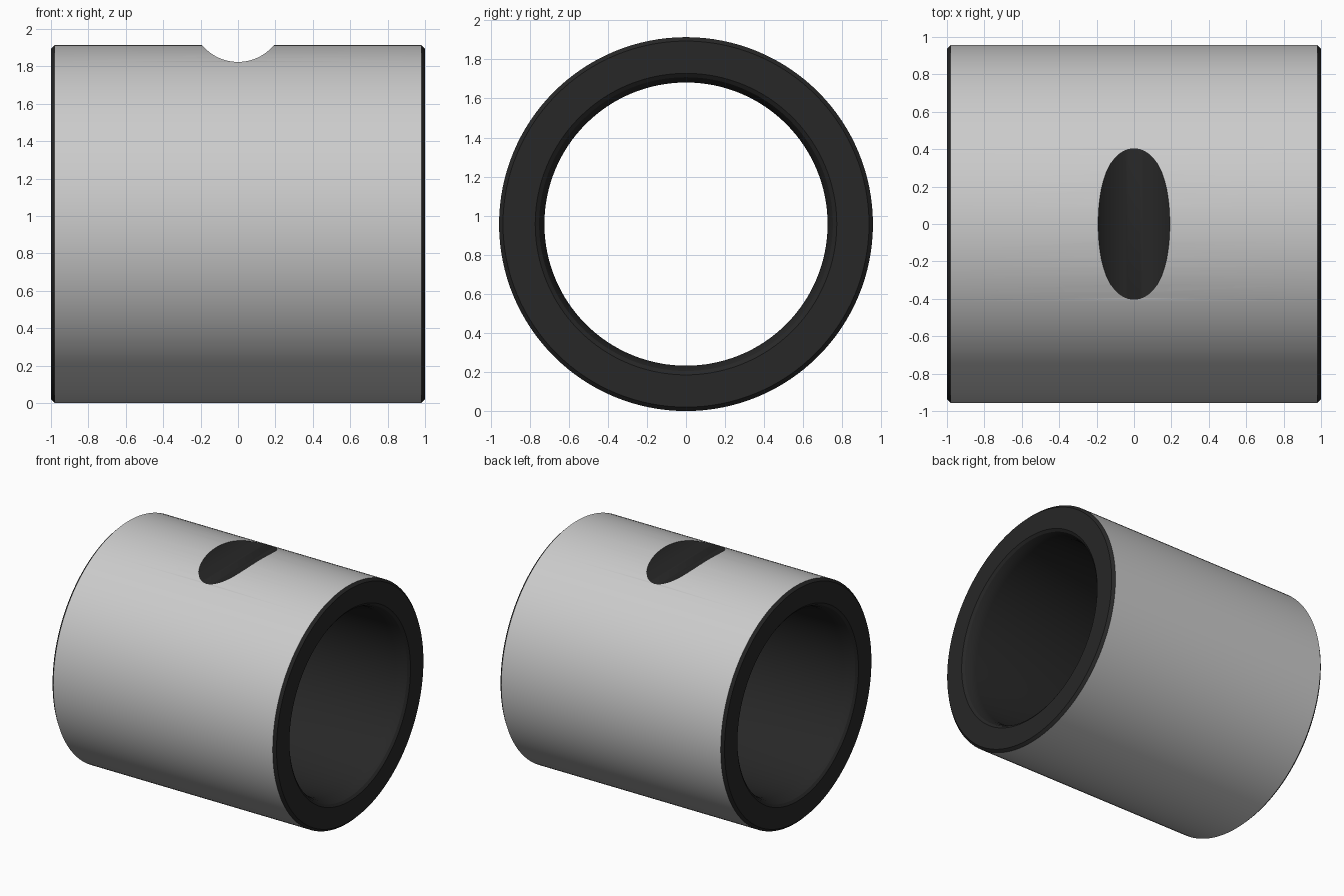
import bpy, bmesh
from math import sin, cos, pi, radians

if "Cube" in bpy.data.objects:
    bpy.data.objects.remove(bpy.data.objects["Cube"])

R, BORE, SEG = 0.957, 0.725, 128


def paint(name, value):
    mat = bpy.data.materials.new(name)
    mat.diffuse_color = (value, value, value, 1)
    mat.use_nodes = True
    mat.node_tree.nodes["Principled BSDF"].inputs["Base Color"].default_value = mat.diffuse_color
    return mat


grey, dark = paint("light_grey", 0.8), paint("dark_grey", 0.02)


def make_object(name, bm):
    bmesh.ops.recalc_face_normals(bm, faces=bm.faces)
    mesh = bpy.data.meshes.new(name)
    bm.to_mesh(mesh)
    bm.free()
    mesh.materials.append(grey)
    mesh.materials.append(dark)
    ob = bpy.data.objects.new(name, mesh)
    bpy.context.collection.objects.link(ob)
    return ob


# sleeve: closed (x, radius) wall profile spun around the x axis
half = [(0.98, R), (1.0, R - 0.02), (1.0, 0.772), (0.985, 0.752),
        (0.95, 0.735), (0.90, BORE)]
profile = half + [(-x, r) for x, r in reversed(half)]
bm = bmesh.new()
rings = []
for i in range(SEG):
    a = 2 * pi * i / SEG
    rings.append([bm.verts.new((x, r * sin(a), R + r * cos(a))) for x, r in profile])
n = len(profile)
for i in range(SEG):
    p, q = rings[i], rings[(i + 1) % SEG]
    for j in range(n):
        k = (j + 1) % n
        f = bm.faces.new((p[j], p[k], q[k], q[j]))
        # only the outer wall is light, the rest is dark
        f.material_index = 0 if j == n - 1 else 1
sleeve = make_object("sleeve", bm)

# cutter for the shallow cross groove on top
bm = bmesh.new()
cr = 0.25
ends = [[bm.verts.new((cr * sin(2 * pi * i / 96), y, 2.074 + cr * cos(2 * pi * i / 96)))
         for i in range(96)] for y in (-0.8, 0.8)]
bm.faces.new(ends[0])
bm.faces.new(ends[1])
for i in range(96):
    j = (i + 1) % 96
    bm.faces.new((ends[0][i], ends[0][j], ends[1][j], ends[1][i]))
for f in bm.faces:
    f.material_index = 1
cutter = make_object("groove_cutter", bm)
cutter.hide_render = True

mod = sleeve.modifiers.new("groove", "BOOLEAN")
mod.operation = "DIFFERENCE"
mod.solver = "EXACT"
mod.object = cutter
bpy.context.view_layer.objects.active = sleeve
sleeve.select_set(True)
bpy.ops.object.modifier_apply(modifier=mod.name)
bpy.data.objects.remove(cutter)

# smooth walls with crisp rims
bpy.ops.object.shade_smooth_by_angle(angle=radians(25))
